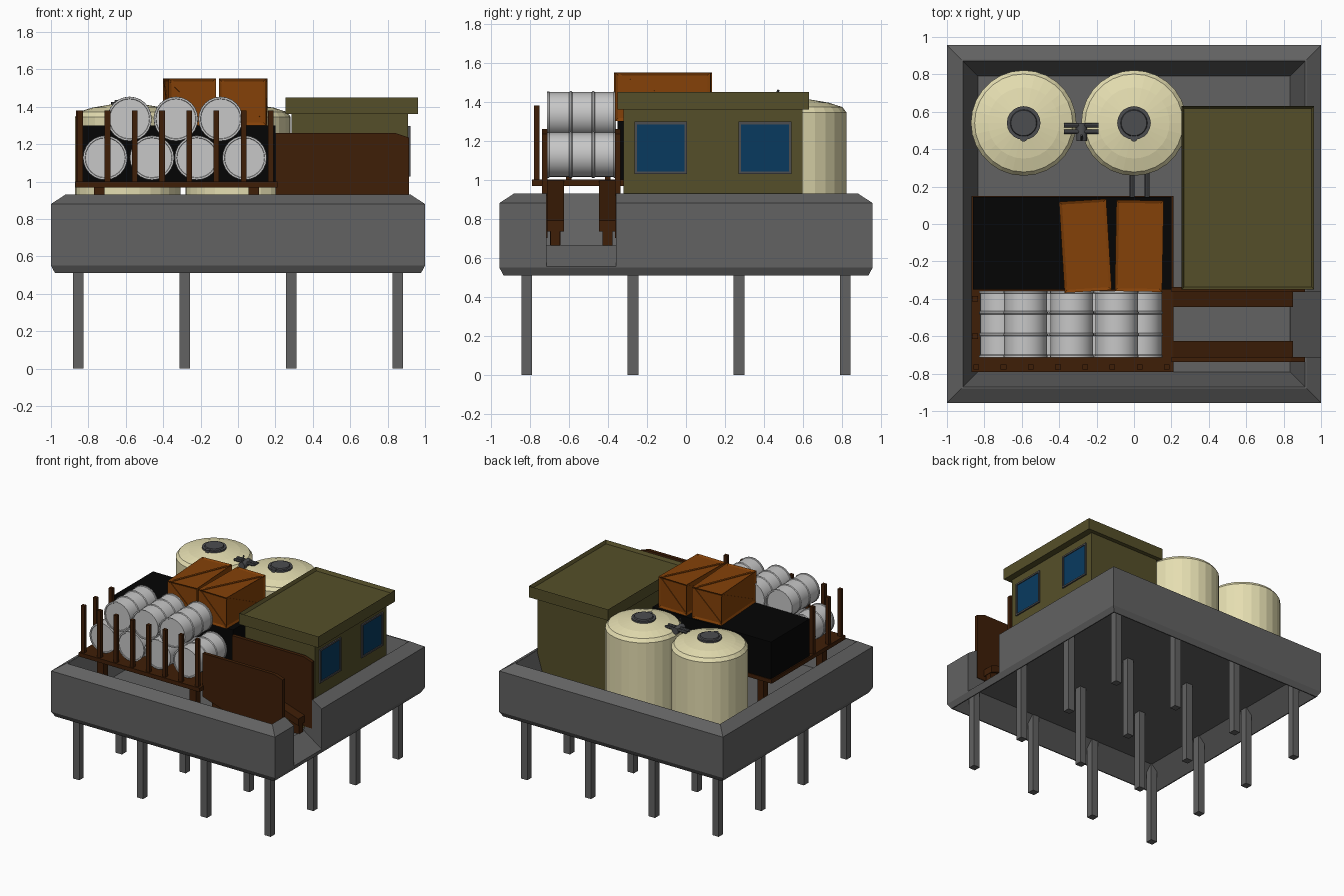
import bpy
import bmesh
from math import sin, cos, pi, radians
from mathutils import Matrix, Vector

if "Cube" in bpy.data.objects:
    bpy.data.objects.remove(bpy.data.objects["Cube"])


def material(name, rgb):
    linear = [(c / 255 / 12.92) if c < 11 else ((c / 255 + 0.055) / 1.055) ** 2.4 for c in rgb]
    m = bpy.data.materials.new(name)
    m.use_nodes = True
    m.diffuse_color = (*linear, 1)
    m.node_tree.nodes["Principled BSDF"].inputs["Base Color"].default_value = (*linear, 1)
    return m


concrete = material("concrete grey", (98, 98, 98))
rust = material("rust brown", (62, 30, 7))
olive = material("olive", (85, 79, 41))
cream = material("cream", (229, 222, 177))
orange = material("crate orange", (132, 65, 8))
black = material("black", (5, 5, 5))
blue = material("window blue", (8, 58, 95))
silver = material("barrel grey", (199, 199, 199))
iron = material("iron grey", (76, 77, 80))


def finish(name, bm, mat, smooth=None):
    bmesh.ops.recalc_face_normals(bm, faces=bm.faces[:])
    me = bpy.data.meshes.new(name)
    bm.to_mesh(me)
    bm.free()
    me.materials.append(mat)
    if smooth:
        me.shade_smooth()
        me.set_sharp_from_angle(angle=radians(smooth))
    ob = bpy.data.objects.new(name, me)
    bpy.context.collection.objects.link(ob)
    return ob


def box(name, mat, x, y, z):
    """Box from (low, high) ranges."""
    bm = bmesh.new()
    mid = Vector([(a + b) / 2 for a, b in (x, y, z)])
    size = Matrix.Diagonal([b - a for a, b in (x, y, z)] + [1])
    bmesh.ops.create_cube(bm, size=1, matrix=Matrix.Translation(mid) @ size)
    return finish(name, bm, mat)


def loft(name, mat, rings, smooth=None):
    """Skin a stack of rings and cap both ends."""
    bm = bmesh.new()
    loops = [[bm.verts.new(p) for p in ring] for ring in rings]
    for a, b in zip(loops, loops[1:]):
        for i in range(len(a)):
            j = (i + 1) % len(a)
            bm.faces.new((a[i], a[j], b[j], b[i]))
    bm.faces.new(loops[0])
    bm.faces.new(loops[-1])
    return finish(name, bm, mat, smooth)


def lathe(name, mat, profile, sides, smooth=None):
    return loft(name, mat, [[(r * cos(2 * pi * i / sides), r * sin(2 * pi * i / sides), z)
                             for i in range(sides)] for r, z in profile], smooth)


def side_plate(name, mat, outline, y0, y1):
    """Outline in x and z, given thickness along y."""
    return loft(name, mat, [[(x, y, z) for x, z in outline] for y in (y0, y1)])


def rod(name, mat, a, b, r, sides=8):
    a, b = Vector(a), Vector(b)
    ob = lathe(name, mat, [(r, 0), (r, (b - a).length)], sides, 40)
    ob.matrix_world = Matrix.Translation(a) @ (b - a).to_track_quat('Z', 'Y').to_matrix().to_4x4()
    return ob


# Concrete tray: raised floor, hollow underside, chamfered walls, drain notch
def rect(inset, z):
    w, d = 1 - inset, 0.957 - inset
    return [(-w, -d, z), (w, -d, z), (w, d, z), (-w, d, z)]


tray = loft("platform_tray", concrete, [rect(i, z) for i, z in (
    (.165, .645), (.03, .51), (.022, .51), (0, .55), (0, .88), (.077, .93), (.086, .93),
    (.165, .66))])
cutter = side_plate("notch_cutter", concrete,
                    [(.8, .665), (.84, .665), (1.05, .52), (1.05, 1.2), (.8, 1.2)], -.715, -.36)
cutter.hide_render = True
mod = tray.modifiers.new("notch", 'BOOLEAN')
mod.operation = 'DIFFERENCE'
mod.solver = 'EXACT'
mod.object = cutter
bpy.context.view_layer.objects.active = tray
bpy.ops.object.modifier_apply(modifier="notch")
bpy.data.objects.remove(cutter)

# Grid of support legs
for x in (-.855, -.285, .285, .855):
    for y in (-.816, -.272, .272, .816):
        box("support_leg", concrete, (x - .028, x + .028), (y - .028, y + .028), (0, .65))

# Shed with a recessed roof and two windows
box("shed_walls", olive, (.285, .91), (-.32, .597), (.65, 1.37))
bm = bmesh.new()
bmesh.ops.create_cube(bm, size=1, matrix=Matrix.Translation((.609, .14, 1.405))
                      @ Matrix.Diagonal((.708, .98, .09, 1)))
bm.normal_update()
top = [f for f in bm.faces if f.normal.z > .9]
bmesh.ops.inset_region(bm, faces=top, thickness=.018)
bmesh.ops.translate(bm, verts=top[0].verts[:], vec=(0, 0, -.025))
finish("shed_roof", bm, olive)
for y0, y1 in ((-.265, .005), (.27, .54)):
    box("window_glass", blue, (.9, .914), (y0 + .01, y1 - .01), (1.04, 1.285))
    for name, ys, zs in (("sill", (y0, y1), (1.028, 1.041)), ("lintel", (y0, y1), (1.284, 1.297)),
                         ("jamb", (y0, y0 + .013), (1.028, 1.297)),
                         ("jamb", (y1 - .013, y1), (1.028, 1.297))):
        box("window_" + name, iron, (.9, .921), ys, zs)

# Faceted storage tanks with domed tops and hatches
for x in (-.59, 0):
    tank = lathe("storage_tank", cream, [(.282, .65), (.282, 1.345), (.262, 1.372), (.19, 1.395),
                                         (.09, 1.412)], 28)
    hatch = lathe("tank_hatch", iron, [(.09, 1.40), (.09, 1.425), (.072, 1.425),
                                       (.068, 1.435)], 20, 25)
    knob = lathe("hatch_latch", iron, [(.02, 1.40), (.02, 1.43)], 10, 40)
    tank.location = hatch.location = (x, .54, 0)
    knob.location = (x, .46, 0)

# Valve and pipes joining the tanks
for y in (.493, .528):
    rod("valve_pipe", iron, (-.375, y, 1.395), (-.19, y, 1.395), .012)
rod("valve_body", iron, (-.28, .445, 1.385), (-.28, .54, 1.385), .028, 10)
rod("valve_lever", iron, (-.28, .45, 1.41), (-.28, .475, 1.46), .006)
for x in (-.01, .07):
    rod("feed_pipe", iron, (x, .13, 1.12), (x, .29, 1.12), .013)

# Loading rack: deck, feet and stakes
box("rack_deck", rust, (-.87, .21), (-.79, .15), (.968, 1.0))
for x in (-.742, .085):
    for y in (-.67, .08):
        box("rack_foot", rust, (x - .028, x + .028), (y - .028, y + .028), (.65, .975))
stakes = [(-.843 + i * .1455, -.765) for i in range(8)] + [(-.85, -.6), (-.85, -.4)]
for x, y in stakes:
    box("rack_stake", rust, (x - .015, x + .015), (y - .014, y + .014), (.975, 1.38))

# Black bulk container on the deck
box("bulk_container", black, (-.86, .2), (-.35, .145), (1.0, 1.3))

# Ramp rails on narrow blocks, with side panels
for y0, y1 in ((-.715, -.625), (-.445, -.36)):
    side_plate("ramp_rail", rust, [(.2, 1.0), (.85, .79), (.85, .735), (.2, .945)], y0, y1)
    mid = (y0 + y1) / 2
    for x, height in ((.3, .92), (.8, .76)):
        box("ramp_block", rust, (x - .045, x + .045), (mid - .025, mid + .025), (.65, height))
for y in (-.724, -.35):
    side_plate("ramp_panel", rust, [(.2, 1.26), (.84, 1.26), (.915, 1.235), (.915, .7),
                                    (.85, .7), (.2, .91)], y - .014, y + .014)

# Stacked barrels lying front to back
profile = [(.106, .004), (.108, 0), (.118, 0), (.118, .01), (.114, .014)]
for z in (.117, .233):
    profile += [(.114, z - .009), (.119, z - .004), (.119, z + .004), (.114, z + .009)]
profile += [(.114, .341), (.118, .345), (.118, .355), (.108, .355), (.106, .351)]
spots = [(x, 1.127) for x in (-.71, -.46, -.22, .035)]
spots += [(x, 1.335) for x in (-.58, -.332, -.093)]
for x, z in spots:
    barrel = lathe("barrel", silver, profile, 24, 30)
    barrel.rotation_euler = (pi / 2, 0, 0)
    barrel.location = (x, -.358, z)


# Framed crates with a diagonal brace on each face
def crate(x, y, angle):
    bm = bmesh.new()
    bmesh.ops.create_cube(bm, size=1, matrix=Matrix.Diagonal((.253, .488, .25, 1)))
    bm.normal_update()
    panels = bm.faces[:]
    bmesh.ops.inset_individual(bm, faces=panels, thickness=.022, depth=-.008)
    braces = []
    for f in panels:
        a, c = f.verts[0].co, f.verts[2].co
        along, n = (c - a).normalized(), f.normal.copy()
        turn = Matrix((along, n.cross(along), n)).transposed().to_4x4()
        braces.append(Matrix.Translation((a + c) / 2) @ turn
                      @ Matrix.Diagonal(((c - a).length, .018, .01, 1)))
    for m in braces:
        bmesh.ops.create_cube(bm, size=1, matrix=m)
    ob = finish("crate", bm, orange)
    ob.location = (x, y, 1.425)
    ob.rotation_euler.z = radians(angle)


crate(-.26, -.117, 3.5)
crate(.028, -.117, -1)
